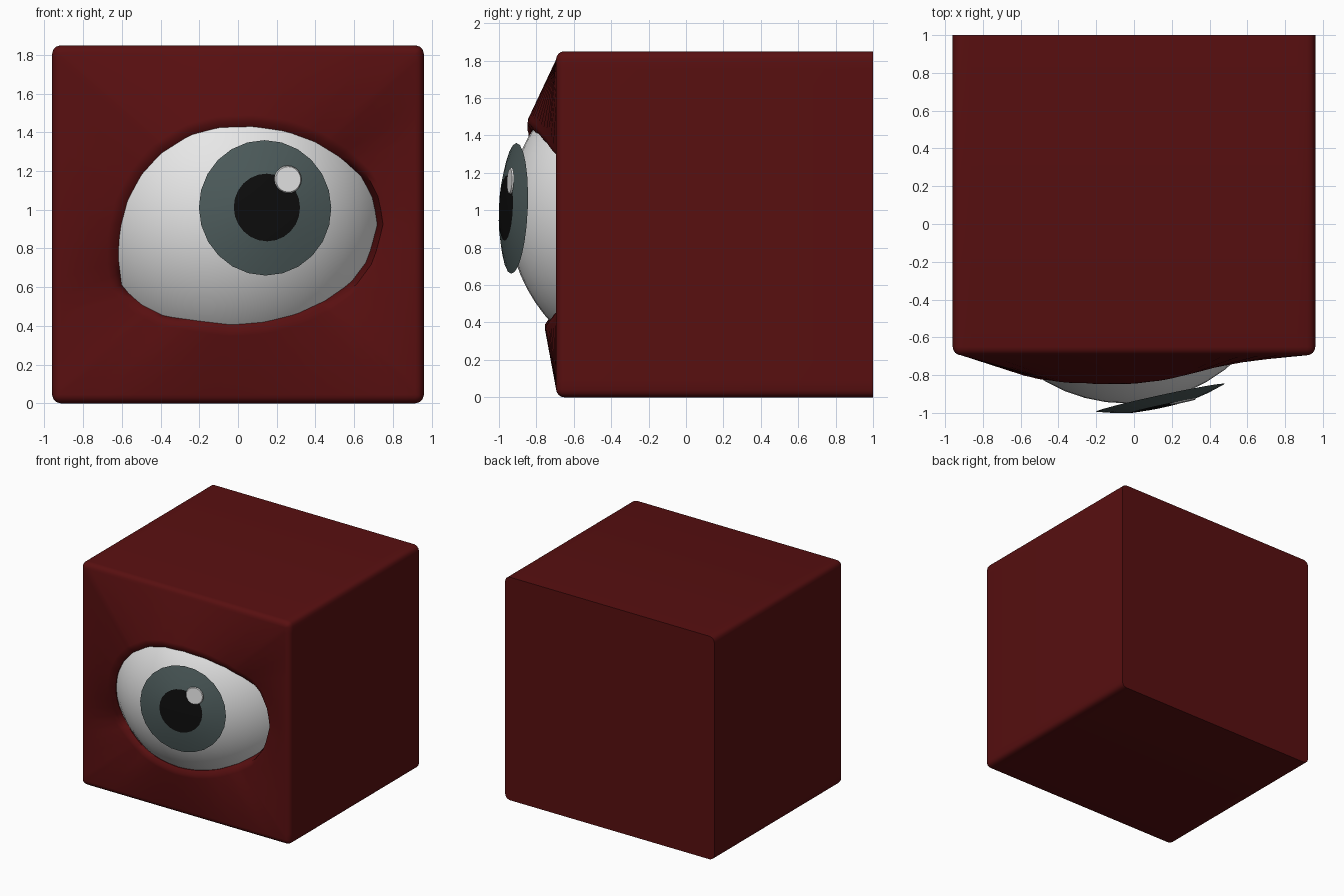
import bpy, bmesh, math
from mathutils import Vector

if "Cube" in bpy.data.objects:
    bpy.data.objects.remove(bpy.data.objects["Cube"])


def material(name, rgb):
    m = bpy.data.materials.new(name)
    m.diffuse_color = (*rgb, 1)
    m.use_nodes = True
    m.node_tree.nodes["Principled BSDF"].inputs["Base Color"].default_value = m.diffuse_color
    return m


RED = material("dark_red", (0.098, 0.0048, 0.0052))
WHITE = material("white", (0.8, 0.8, 0.8))
TEAL = material("grey_teal", (0.075, 0.107, 0.107))
BLACK = material("black", (0.004, 0.004, 0.004))


def loft(name, rings, mat, cap_first=False, cap_last=False, angle=50):
    """Skin a list of closed point rings."""
    bm = bmesh.new()
    vr = [[bm.verts.new(p) for p in ring] for ring in rings]
    n = len(vr[0])
    for a, b in zip(vr, vr[1:]):
        for i in range(n):
            j = (i + 1) % n
            bm.faces.new((a[i], a[j], b[j], b[i]))
    if cap_first:
        bm.faces.new(vr[0][::-1])
    if cap_last:
        bm.faces.new(vr[-1])
    bmesh.ops.remove_doubles(bm, verts=bm.verts, dist=1e-5)
    bmesh.ops.recalc_face_normals(bm, faces=bm.faces)
    # an open shell facing the viewer must point to -y
    if not cap_first and sum(f.normal.y * f.calc_area() for f in bm.faces) > 0:
        bmesh.ops.reverse_faces(bm, faces=bm.faces)
    me = bpy.data.meshes.new(name)
    bm.to_mesh(me)
    bm.free()
    me.materials.append(mat)
    ob = bpy.data.objects.new(name, me)
    bpy.context.collection.objects.link(ob)
    smooth(ob, angle)
    return ob


def smooth(ob, angle):
    bpy.ops.object.select_all(action='DESELECT')
    ob.select_set(True)
    bpy.context.view_layer.objects.active = ob
    bpy.ops.object.shade_smooth_by_angle(angle=math.radians(angle))


# Eyeball
BALL, R = Vector((-0.04, -0.10, 0.98)), 0.85
bpy.ops.mesh.primitive_uv_sphere_add(segments=48, ring_count=32, radius=R, location=BALL)
eyeball = bpy.context.object
eyeball.name = "eyeball"
eyeball.data.materials.append(WHITE)
smooth(eyeball, 60)


def ball_y(x, z):
    s = R * R - (x - BALL.x) ** 2 - (z - BALL.z) ** 2
    return BALL.y - math.sqrt(max(s, 0.0))


# Eyelid opening outline (x, z)
opening = [(-0.62, 0.76), (-0.60, 0.60), (-0.50, 0.51), (-0.38, 0.45), (-0.20, 0.425),
           (-0.03, 0.405), (0.14, 0.42), (0.30, 0.46), (0.45, 0.53), (0.58, 0.62),
           (0.67, 0.74), (0.72, 0.92), (0.70, 1.05), (0.64, 1.17), (0.53, 1.27),
           (0.40, 1.35), (0.25, 1.405), (0.08, 1.43), (-0.10, 1.425), (-0.25, 1.385),
           (-0.40, 1.29), (-0.50, 1.18), (-0.57, 1.05), (-0.61, 0.90)]
CX, CZ = 0.04, 0.92


def opening_radius(dx, dz):
    """Distance from the opening centre to its outline along (dx, dz)."""
    for (x1, z1), (x2, z2) in zip(opening, opening[1:] + opening[:1]):
        ax, az, ex, ez = x1 - CX, z1 - CZ, x2 - x1, z2 - z1
        det = dx * ez - dz * ex
        if abs(det) < 1e-9:
            continue
        t = (ax * ez - az * ex) / det
        s = (ax * dz - az * dx) / det
        if t > 0 and -1e-6 <= s <= 1 + 1e-6:
            return t
    return 0.6


# Cube body: rounded long edges and front edge, flat back, socket in the front
HX, HZ, ER = 0.96, 0.925, 0.045
side = [-1, -0.98, -0.955] + [-0.9 + 0.1 * i for i in range(19)] + [0.955, 0.98]
square = ([(t, -1) for t in side] + [(1, t) for t in side] +
          [(-t, 1) for t in side] + [(-1, -t) for t in side])
inner, outward, rays = [], [], []
for u, v in square:
    p = Vector((u * HX, v * HZ))
    q = Vector((max(-HX + ER, min(HX - ER, p.x)), max(-HZ + ER, min(HZ - ER, p.y))))
    inner.append(q)
    outward.append((p - q).normalized())
    rays.append((q + Vector((-CX, HZ - CZ))).normalized())


def box_ring(y, r):
    return [(q.x + d.x * r, y, q.y + d.y * r + HZ) for q, d in zip(inner, outward)]


def lid_ring(grow, depth, limit):
    pts = []
    for d in rays:
        r = opening_radius(d.x, d.y)
        y = min(ball_y(CX + d.x * r, CZ + d.y * r) + depth, limit)
        pts.append((CX + d.x * (r + grow), y, CZ + d.y * (r + grow)))
    return pts


rings = [box_ring(1.0, ER)]
for k in range(5):
    a = math.radians(22.5 * k)
    rings.append(box_ring(-0.65 - ER * math.sin(a), ER * math.cos(a)))
rings += [lid_ring(0.06, -0.022, -0.665),    # ridge around the eye
          lid_ring(0.03, -0.024, -0.655),
          lid_ring(0.0, -0.005, 9),          # edge touching the eyeball
          lid_ring(0.0, 0.05, 9)]            # tucked inside
loft("cube_body", rings, RED, cap_first=True)

# Iris, pupil and highlight: shallow discs facing along the gaze
gaze = Vector((0.21, -0.97, 0.04)).normalized()
right = Vector((0, 0, 1)).cross(gaze).normalized()
up = gaze.cross(right)
IRIS = Vector((0.14, -0.92, 1.01))


def disc(name, centre, steps, mat, cap, n=24):
    """steps: (radius, height along the gaze) from the outside in."""
    rings = []
    for r, h in steps:
        rings.append([centre + gaze * h + (right * math.cos(a) + up * math.sin(a)) * r
                      for a in (2 * math.pi * i / n for i in range(n))])
    return loft(name, rings, mat, cap_last=cap)


disc("iris", IRIS, [(0.35, 0.0), (0.26, 0.026), (0.172, 0.044)], TEAL, False)
disc("pupil", IRIS, [(0.175, 0.044), (0.09, 0.05)], BLACK, True)
spot = IRIS + right * 0.112 + up * 0.145
disc("highlight", spot, [(0.072, 0.046), (0.066, 0.054)], WHITE, True, 20)
